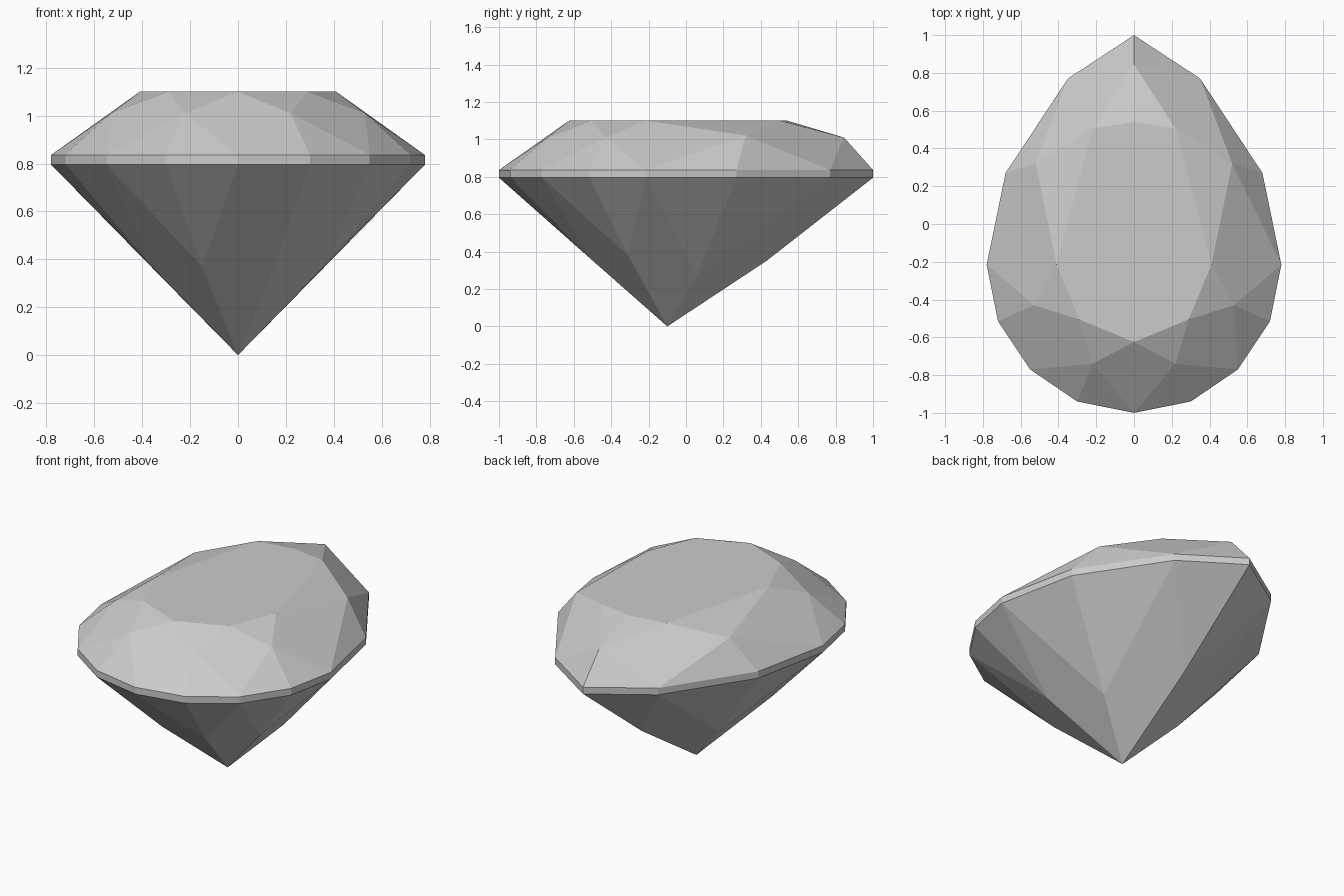
import bpy
import bmesh

cube = bpy.data.objects.get("Cube")
if cube:
    bpy.data.objects.remove(cube, do_unlink=True)

TABLE_Z, GIRDLE_TOP, GIRDLE_BOTTOM = 1.1, 0.836, 0.795

stone = bpy.data.materials.new("pale_grey_stone")
stone.use_nodes = True
colour = (0.6, 0.6, 0.6, 1)
stone.diffuse_color = colour
stone.node_tree.nodes["Principled BSDF"].inputs["Base Color"].default_value = colour


def ring(half):
    """Mirror a front-to-back half outline into a full anticlockwise loop."""
    return half + [(-p[0], *p[1:]) for p in reversed(half) if p[0] > 0]


def at_height(outline, z):
    return [(x, y, z) for x, y in outline]


def build(name, faces):
    """Make a flat-shaded object from faces given as corner points."""
    bm = bmesh.new()
    corners = {}
    for face in faces:
        for p in face:
            if p not in corners:
                corners[p] = bm.verts.new(p)
        bm.faces.new([corners[p] for p in face])
    mesh = bpy.data.meshes.new(name)
    bm.to_mesh(mesh)
    bm.free()
    mesh.materials.append(stone)
    obj = bpy.data.objects.new(name, mesh)
    bpy.context.collection.objects.link(obj)


def facets(inner, rim):
    """Triangles joining each inner point to its two rim edges."""
    n = len(rim)
    for k, p in enumerate(inner):
        a, b, c = (rim[(2 * k + i) % n] for i in range(3))
        yield (p, a, b)
        yield (p, b, c)


# Pear-shaped outline, from the rounded front to the pointed back
outline = ring([(0, -1), (0.3, -0.94), (0.55, -0.77), (0.72, -0.515),
                (0.78, -0.215), (0.68, 0.27), (0.35, 0.77), (0, 1)])
upper = at_height(outline, GIRDLE_TOP)
lower = at_height(outline, GIRDLE_BOTTOM)

# Crown: table, star facets, kites and upper girdle facets
table = at_height(ring([(0, -0.625), (0.29, -0.505), (0.41, -0.215),
                        (0.22, 0.505)]), TABLE_Z)
table_tip = (0, 0.54, TABLE_Z)
stars = ring([(0.22, -0.74, 1.01), (0.53, -0.43, 1.01),
              (0.52, 0.32, 1.02), (0, 0.845, 1.01)])
count = len(stars)
crown = [table[:4] + [table_tip] + table[4:]]
for k in range(count):
    crown.append((table[k], stars[k - 1], upper[2 * k], stars[k]))
    left, right = table[k], table[(k + 1) % count]
    if k == count // 2:
        crown += [(left, stars[k], table_tip), (table_tip, stars[k], right)]
    else:
        crown.append((left, stars[k], right))
crown += facets(stars, upper)
build("crown", crown)

# Girdle: thin upright band
n = len(outline)
build("girdle", [(lower[i], lower[(i + 1) % n], upper[(i + 1) % n], upper[i])
                 for i in range(n)])

# Pavilion: main kites meeting at the culet and lower girdle facets
culet = (0, -0.1, 0)
breaks = ring([(0.15, -0.52, 0.37), (0.37, -0.31, 0.38),
               (0.27, 0.06, 0.275), (0, 0.43, 0.35)])
pavilion = [(culet, breaks[k], lower[2 * k], breaks[k - 1]) for k in range(count)]
pavilion += [face[::-1] for face in facets(breaks, lower)]
build("pavilion", pavilion)
